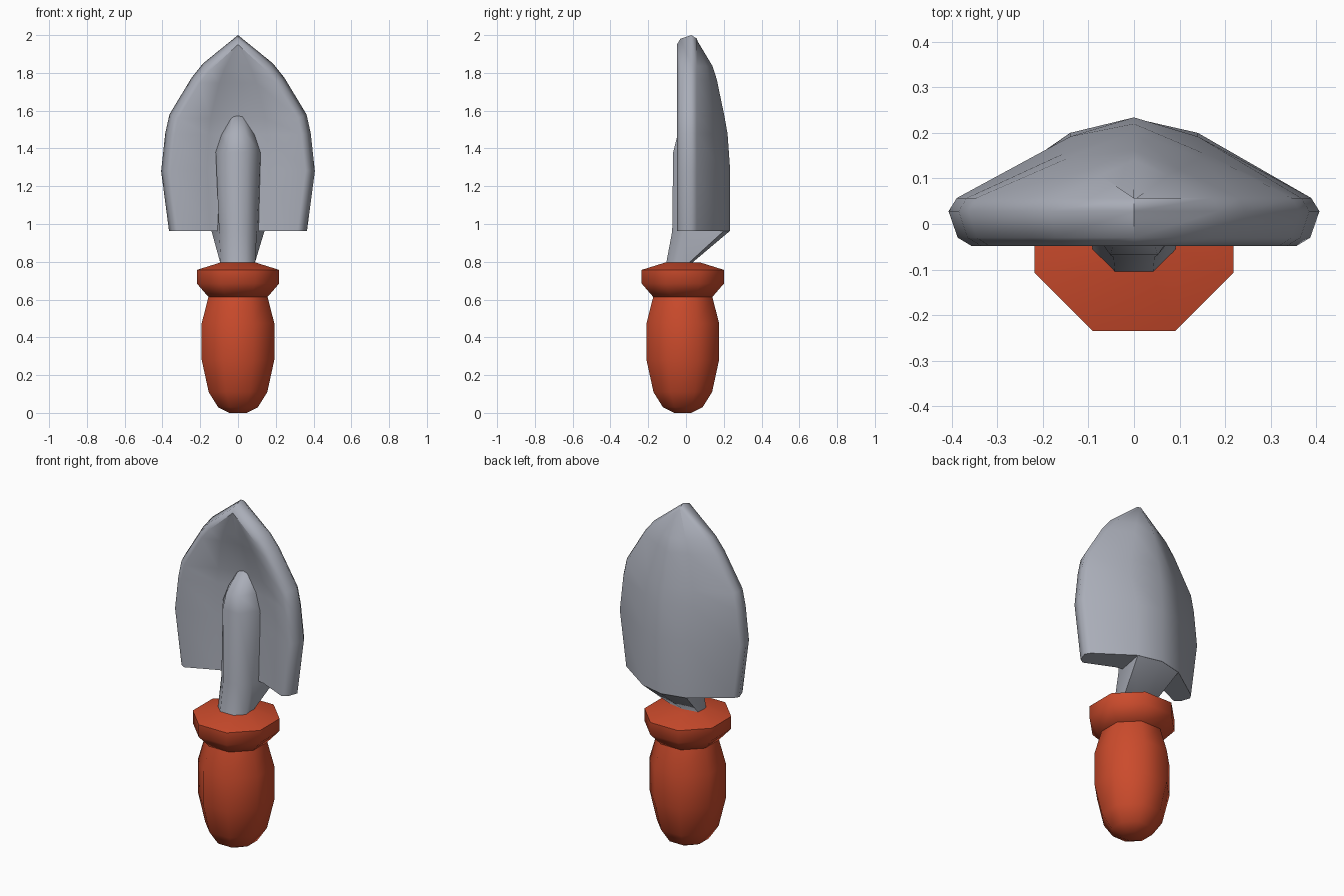
import bpy, bmesh, math
from mathutils import Vector

if "Cube" in bpy.data.objects:
    bpy.data.objects.remove(bpy.data.objects["Cube"])


def material(name, rgb):
    m = bpy.data.materials.new(name)
    m.diffuse_color = (*rgb, 1)
    m.use_nodes = True
    m.node_tree.nodes["Principled BSDF"].inputs["Base Color"].default_value = m.diffuse_color
    return m


RED = material("red_orange_grip", (0.60, 0.070, 0.025))
STEEL = material("grey_steel", (0.40, 0.42, 0.48))


def loft(name, rings, mat, cap_top=True, angle=55):
    """Skin a stack of equal-length closed rings."""
    bm = bmesh.new()
    loops = [[bm.verts.new(p) for p in r] for r in rings]
    n = len(loops[0])
    for a, b in zip(loops, loops[1:]):
        for i in range(n):
            j = (i + 1) % n
            bm.faces.new((a[i], a[j], b[j], b[i]))
    bm.faces.new(loops[0][::-1])
    if cap_top:
        bm.faces.new(loops[-1])
    bmesh.ops.remove_doubles(bm, verts=bm.verts, dist=1e-4)
    bmesh.ops.recalc_face_normals(bm, faces=bm.faces)
    me = bpy.data.meshes.new(name)
    bm.to_mesh(me)
    bm.free()
    me.materials.append(mat)
    me.shade_smooth()
    me.set_sharp_from_angle(angle=math.radians(angle))
    ob = bpy.data.objects.new(name, me)
    bpy.context.collection.objects.link(ob)
    return ob


def mirrored(half):
    """Half loop starting and ending on x = 0 -> full loop."""
    return half + [(-x, y, z) for x, y, z in half[-2:0:-1]]


def octagon(apothem, z, cy=-0.017):
    r = apothem / math.cos(math.pi / 8)
    return [(r * math.cos(math.pi / 8 + i * math.pi / 4),
             cy + r * math.sin(math.pi / 8 + i * math.pi / 4), z) for i in range(8)]


# Eight-sided grip and its collar
loft("handle_grip", [octagon(a, z) for a, z in [
    (0.045, 0), (0.105, 0.03), (0.155, 0.11), (0.192, 0.28),
    (0.192, 0.475), (0.155, 0.62)]], RED)
loft("handle_collar", [octagon(a, z) for a, z in [
    (0.155, 0.612), (0.218, 0.685), (0.218, 0.757), (0.09, 0.797)]], RED)

# Blade: outline (half width, z), back ridge y, inner valley y
rows = [(0.365, 0.962, 0.232, 0.06), (0.407, 1.28, 0.234, 0.06),
        (0.385, 1.48, 0.22, 0.06), (0.363, 1.58, 0.203, 0.055),
        (0.245, 1.775, 0.163, 0.0), (0.185, 1.85, 0.14, -0.02),
        (0.0, 2.0, 0.05, -0.046)]
rings = []
for i, (w, z, back, inner) in enumerate(rows):
    # outward normal of the outline, flat at the bottom and straight up at the tip
    if i == 0:
        n = Vector((1, 0))
    elif i == len(rows) - 1:
        n = Vector((0, 1))
    else:
        n = Vector((rows[i + 1][1] - rows[i - 1][1],
                    rows[i - 1][0] - rows[i + 1][0])).normalized()

    def rim(inset, y):
        return (max(0, w - n.x * inset) if w else 0, y, z - n.y * inset)

    rb, rf = rim(0.018, 0.057), rim(0.05, -0.048)
    back_mid = ((0.14, 0.2 - 0.008 * i, rb[2]) if i < 2 else
                (0.4 * w, back + (0.057 - back) * 0.4, rb[2]))
    rings.append(mirrored([
        (0, back, rb[2]), back_mid, rb, rim(0, 0.028), rim(0.02, -0.03), rf,
        (0.4 * w, -0.048 + (inner + 0.048) * 0.7, rf[2]), (0, inner, rf[2])]))
loft("blade", rings, STEEL, cap_top=False)

# Tang: rises from the collar, flares into the blade back, fades into the valley
tang = [  # z, front (x, y), side (x, y), back (x, y), back centre y
    (0.78, (0.042, -0.107), (0.09, -0.06), (0.085, 0.0), 0.015),
    (0.962, (0.045, -0.073), (0.10, -0.01), (0.14, 0.199), 0.231),
    (1.38, (0.052, -0.068), (0.118, 0.028), (0.10, 0.10), 0.12),
    (1.47, (0.045, -0.045), (0.088, 0.04), (0.08, 0.10), 0.12),
    (1.58, (0.02, 0.058), (0.035, 0.07), (0.03, 0.10), 0.11)]
loft("tang", [mirrored([(0, b, z), (*k, z), (*s, z), (*f, z), (0, f[1], z)])
              for z, f, s, k, b in tang], STEEL)
